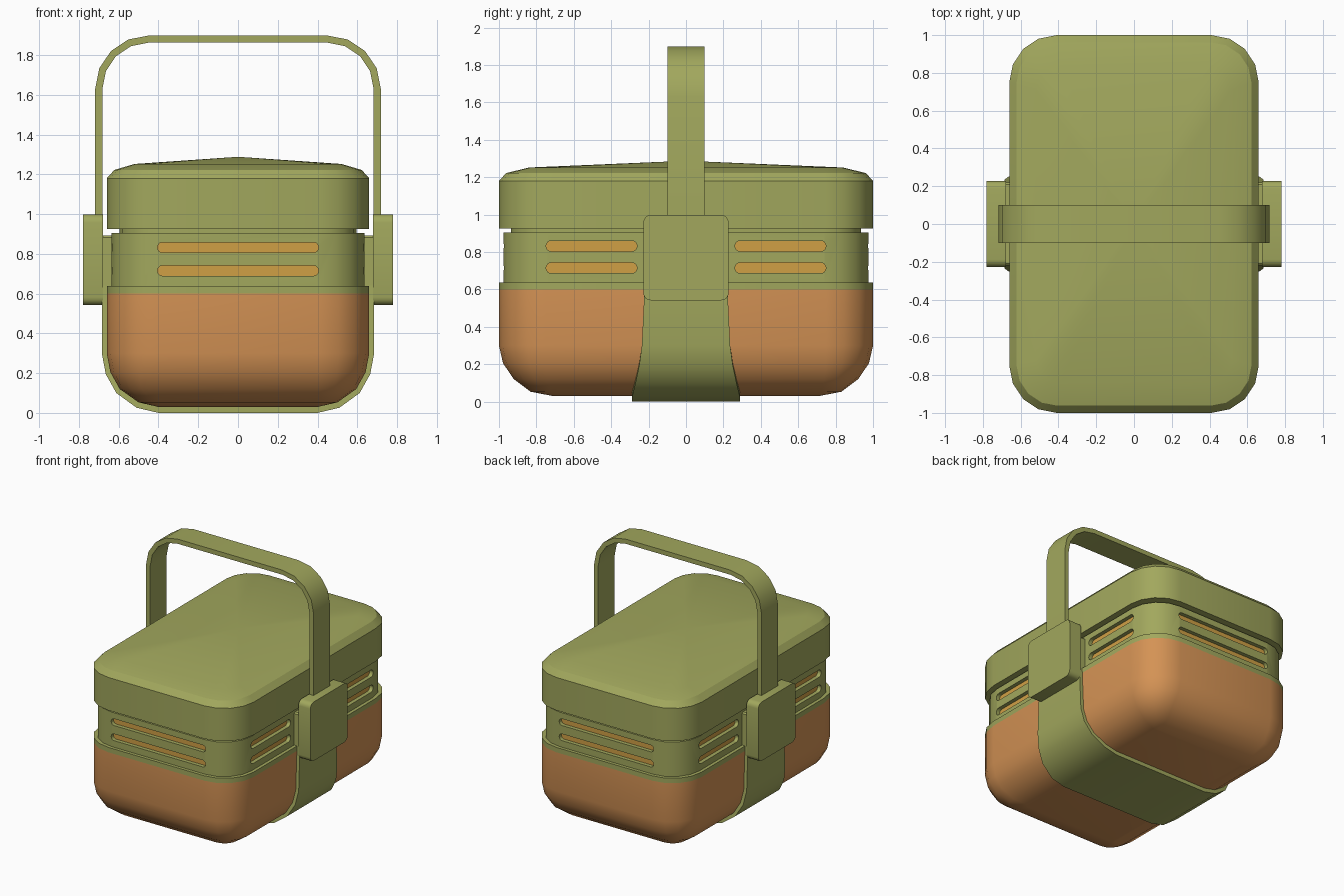
import bpy, bmesh, math

if "Cube" in bpy.data.objects:
    bpy.data.objects.remove(bpy.data.objects["Cube"])


def material(name, rgb):
    m = bpy.data.materials.new(name)
    m.diffuse_color = (*rgb, 1)
    m.use_nodes = True
    m.node_tree.nodes["Principled BSDF"].inputs["Base Color"].default_value = m.diffuse_color
    return m


GREEN = material("olive green", (0.36, 0.39, 0.11))
ORANGE = material("terracotta orange", (0.66, 0.29, 0.09))
AMBER = material("amber", (0.63, 0.35, 0.06))


def finish(name, bm, mats, smooth=30):
    bmesh.ops.recalc_face_normals(bm, faces=bm.faces)
    me = bpy.data.meshes.new(name)
    bm.to_mesh(me)
    bm.free()
    ob = bpy.data.objects.new(name, me)
    bpy.context.collection.objects.link(ob)
    for m in mats:
        me.materials.append(m)
    bpy.ops.object.select_all(action='DESELECT')
    bpy.context.view_layer.objects.active = ob
    ob.select_set(True)
    if smooth:
        bpy.ops.object.shade_smooth_by_angle(angle=math.radians(smooth))
    return ob


def rrect(hx, hy, r, seg=4):
    """Rounded rectangle outline as 2D points."""
    pts = []
    for k, (sx, sy) in enumerate(((1, 1), (-1, 1), (-1, -1), (1, -1))):
        for i in range(seg + 1):
            a = (k + i / seg) * math.pi / 2
            pts.append((sx * (hx - r) + r * math.cos(a), sy * (hy - r) + r * math.sin(a)))
    return pts


def add_loft(bm, rings, apex=None):
    vs = [[bm.verts.new(p) for p in ring] for ring in rings]
    n = len(vs[0])
    for a, b in zip(vs, vs[1:]):
        for i in range(n):
            j = (i + 1) % n
            bm.faces.new((a[i], a[j], b[j], b[i]))
    bm.faces.new(vs[0])
    if apex:
        top = bm.verts.new(apex)
        for i in range(n):
            bm.faces.new((vs[-1][i], vs[-1][(i + 1) % n], top))
    else:
        bm.faces.new(vs[-1])


def shell(name, rings, mats, apex=None):
    """Stack of horizontal rounded rectangles: (half x, half y, radius, z)."""
    bm = bmesh.new()
    add_loft(bm, [[(x, y, z) for x, y in rrect(hx, hy, r)] for hx, hy, r, z in rings], apex)
    return finish(name, bm, mats)


def strip(name, outer, inner, widths):
    """Strap following a path in the xz plane, with a half width per point."""
    bm = bmesh.new()
    add_loft(bm, [[(o[0], -w, o[1]), (o[0], w, o[1]), (i[0], w, i[1]), (i[0], -w, i[1])]
                  for o, i, w in zip(outer, inner, widths)])
    return finish(name, bm, [GREEN])


def mirror_path(p):
    return p + [(-x, z) for x, z in reversed(p)]


# Bowl with green rim
bowl = shell("bowl", [(0.40, 0.71, 0.02, 0.03), (0.50, 0.83, 0.11, 0.053), (0.595, 0.92, 0.18, 0.12),
                      (0.642, 0.978, 0.23, 0.205), (0.66, 1.0, 0.25, 0.30),
                      (0.66, 1.0, 0.25, 0.60), (0.66, 1.0, 0.25, 0.638)], [ORANGE, GREEN])
for p in bowl.data.polygons:
    p.material_index = int(p.center.z > 0.6)

# Vent band with recessed slots
band = shell("vent_band", [(0.635, 0.975, 0.235, 0.62), (0.635, 0.975, 0.235, 0.905)], [GREEN, AMBER])
bm = bmesh.new()
FX, FY = 0.605, 0.945
for z in (0.715, 0.832):
    for s in (-1, 1):
        add_loft(bm, [[(u, s * y, z + v) for u, v in rrect(0.405, 0.026, 0.0255)] for y in (FY, 1.1)])
        for t in (-1, 1):
            add_loft(bm, [[(s * x, t * 0.505 + u, z + v) for u, v in rrect(0.243, 0.028, 0.0275)]
                          for x in (FX, 0.8)])
cutter = finish("slot_cutter", bm, [GREEN], 0)
cutter.hide_render = True
mod = band.modifiers.new("slots", 'BOOLEAN')
mod.operation = 'DIFFERENCE'
mod.solver = 'EXACT'
mod.object = cutter
bpy.ops.object.select_all(action='DESELECT')
bpy.context.view_layer.objects.active = band
band.select_set(True)
bpy.ops.object.modifier_apply(modifier=mod.name)
bpy.data.objects.remove(cutter)
for p in band.data.polygons:
    c, n = p.center, p.normal
    floor = (abs(n.y) > 0.99 and abs(abs(c.y) - FY) < 0.004) or \
            (abs(n.x) > 0.99 and abs(abs(c.x) - FX) < 0.004)
    p.material_index = int(floor)

# Neck under the lid, and lid with a shallow peak
shell("neck", [(0.595, 0.935, 0.2, 0.89), (0.595, 0.935, 0.2, 0.94)], [GREEN])
shell("lid", [(0.66, 1.0, 0.25, 0.925), (0.66, 1.0, 0.25, 1.18), (0.622, 0.962, 0.215, 1.222),
              (0.52, 0.84, 0.13, 1.252)], [GREEN], (0, 0, 1.288))

# Strap under the bowl
outer = [(0.685, 0.64), (0.685, 0.30), (0.665, 0.195), (0.612, 0.10), (0.51, 0.026), (0.40, 0.0)]
inner = [(0.65, 0.64), (0.65, 0.30), (0.632, 0.21), (0.585, 0.125), (0.495, 0.058), (0.39, 0.035)]
w = [0.22, 0.236, 0.25, 0.27, 0.288, 0.29]
strip("strap", mirror_path(outer), mirror_path(inner), w + w[::-1])

# Side brackets and the blocks joining them to the body
for s, side in ((1, "right"), (-1, "left")):
    bm = bmesh.new()
    add_loft(bm, [[(s * x, u, 0.77 + v) for u, v in rrect(0.228, 0.228, 0.04)] for x in (0.678, 0.78)])
    finish(side + "_bracket", bm, [GREEN])
    bm = bmesh.new()
    add_loft(bm, [[(s * x, u, 0.745 + v) for u, v in rrect(0.22, 0.147, 0.01, 1)] for x in (0.62, 0.69)])
    finish(side + "_bracket_mount", bm, [GREEN])


# Handle
def arch(r):
    arc = [(0.45 + r * math.cos(i * math.pi / 8), 1.63 + r * math.sin(i * math.pi / 8)) for i in range(5)]
    return mirror_path([(0.45 + r, 0.97)] + arc)


strip("handle", arch(0.268), arch(0.232), [0.1] * 12)
